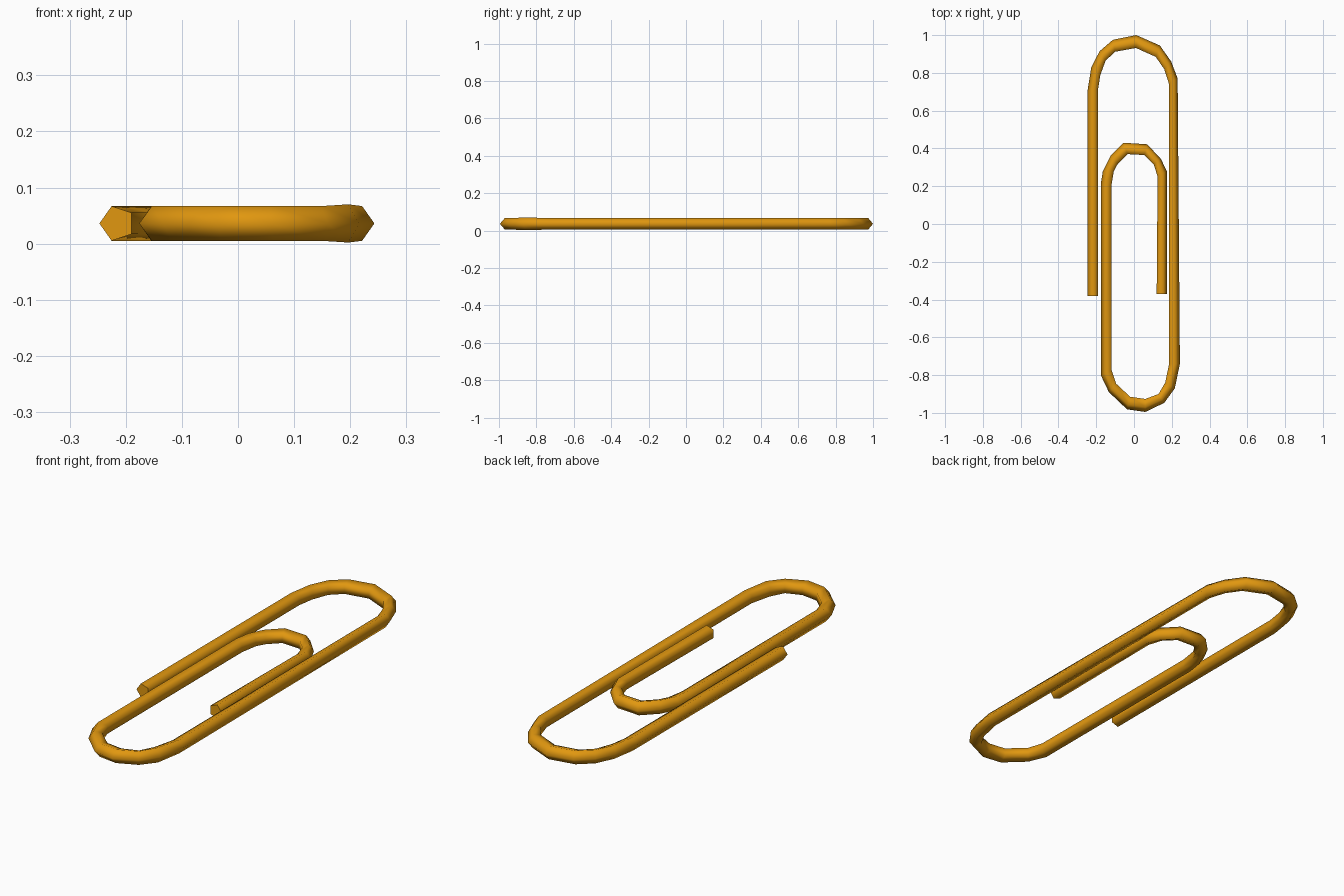
import bpy, bmesh, math

# One brass-coloured wire with a five-sided section, its point facing outward
brass = bpy.data.materials.new("golden orange metal")
brass.diffuse_color = (0.75, 0.31, 0.005, 1)

Z = 0.036          # wire centre height
R = 0.0325         # section radius

# Stations along the wire: outer edge x, y, inner edge x, y
outer_end = [(-0.247, -0.38, -0.190, -0.38)]
top_bend = [(-0.247, 0.70, -0.190, 0.715), (-0.226, 0.83, -0.178, 0.79),
            (-0.182, 0.915, -0.15, 0.865), (-0.112, 0.975, -0.10, 0.912),
            (0.012, 1.00, 0.01, 0.932), (0.137, 0.945, 0.115, 0.885),
            (0.197, 0.86, 0.16, 0.82), (0.231, 0.77, 0.184, 0.745)]
bottom_bend = [(0.243, -0.74, 0.186, -0.74), (0.216, -0.87, 0.165, -0.84),
               (0.16, -0.947, 0.13, -0.90), (0.06, -0.995, 0.06, -0.926),
               (-0.037, -0.981, -0.02, -0.915), (-0.133, -0.89, -0.095, -0.845),
               (-0.176, -0.80, -0.118, -0.775)]
inner_bend = [(-0.176, 0.21, -0.120, 0.20), (-0.165, 0.28, -0.107, 0.28),
              (-0.125, 0.36, -0.085, 0.32), (-0.055, 0.43, -0.035, 0.37),
              (0.07, 0.422, 0.055, 0.365), (0.142, 0.345, 0.105, 0.315),
              (0.174, 0.28, 0.125, 0.25)]
inner_end = [(0.176, -0.37, 0.120, -0.37)]
stations = outer_end + top_bend + bottom_bend + inner_bend + inner_end

# Sweep the pentagon between the outer and inner edges
bm = bmesh.new()
rings = []
for ox, oy, ix, iy in stations:
    swell = 1.1 if (ox, oy) == (0.216, -0.87) else 1.0   # slight bulge in bend
    ring = []
    for k in range(5):
        a = k * math.tau / 5
        t = (1 - math.cos(a)) / (1 + math.cos(math.pi / 5))
        ring.append(bm.verts.new((ox + (ix - ox) * t, oy + (iy - oy) * t,
                                  Z + R * swell * math.sin(a))))
    rings.append(ring)
for a, b in zip(rings, rings[1:]):
    for k in range(5):
        n = (k + 1) % 5
        bm.faces.new((a[k], a[n], b[n], b[k])).smooth = True

# Flat cut ends
for ring in (rings[0], rings[-1]):
    cap = bm.faces.new(ring)
    cap.smooth = False
    for e in cap.edges:
        e.smooth = False
bmesh.ops.recalc_face_normals(bm, faces=bm.faces)

mesh = bpy.data.meshes.new("paper_clip_wire")
bm.to_mesh(mesh)
bm.free()
mesh.materials.append(brass)
clip = bpy.data.objects.new("paper_clip_wire", mesh)
bpy.context.collection.objects.link(clip)
